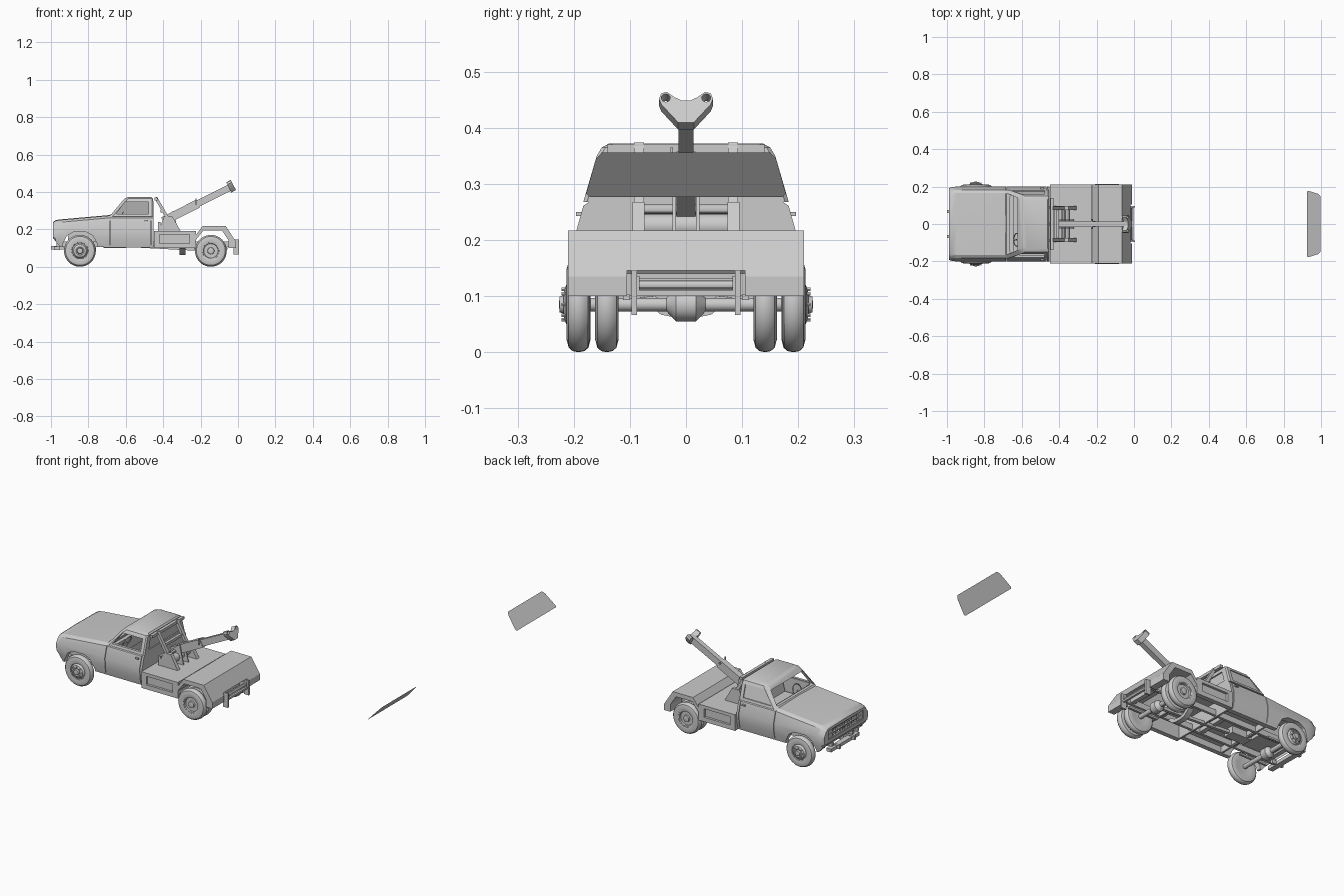
import bpy, bmesh
from math import radians, cos, sin, pi, atan2, hypot
from mathutils import Vector

if "Cube" in bpy.data.objects:
    bpy.data.objects.remove(bpy.data.objects["Cube"])


def make(name, verts, faces):
    me = bpy.data.meshes.new(name)
    me.from_pydata([tuple(v) for v in verts], [], faces)
    bm = bmesh.new()
    bm.from_mesh(me)
    bmesh.ops.recalc_face_normals(bm, faces=bm.faces)
    bm.to_mesh(me)
    bm.free()
    ob = bpy.data.objects.new(name, me)
    bpy.context.collection.objects.link(ob)
    return ob


def loft(name, rings, close=True):
    n, m = len(rings[0]), len(rings)
    faces = [(r * n + i, r * n + (i + 1) % n, (r + 1) % m * n + (i + 1) % n, (r + 1) % m * n + i)
             for r in range(m - 1) for i in range(n)]
    if close:
        faces += [tuple(range(n)), tuple(range((m - 1) * n, m * n))]
    return make(name, [v for r in rings for v in r], faces)


def prism(name, pts, axis, a, b):
    put = (lambda p, t: (p[0], t, p[1])) if axis == 'y' else (lambda p, t: (t, p[0], p[1]))
    return loft(name, [[put(p, t) for p in pts] for t in (a, b)])


def box(name, x0, x1, y0, y1, z0, z1):
    return prism(name, [(x0, z0), (x1, z0), (x1, z1), (x0, z1)], 'y', y0, y1)


def lathe(name, prof, x, z, s=1, n=32):
    # prof holds (radius, y); spun about a y-parallel axis
    return loft(name, [[(x + r * cos(2 * pi * i / n), s * y, z + r * sin(2 * pi * i / n))
                        for i in range(n)] for r, y in prof])


def rod(name, p, q, w, h):
    # rectangular bar between two points in the xz plane, p = (x, y, z)
    p, q = Vector(p), Vector(q)
    d = q - p
    ob = box(name, 0, hypot(d.x, d.z), -w / 2, w / 2, -h / 2, h / 2)
    ob.rotation_euler = (0, -atan2(d.z, d.x), 0)
    ob.location = p
    return ob


def cut(ob, *cutters):
    bpy.context.view_layer.objects.active = ob
    for c in cutters:
        c.hide_render = True
        m = ob.modifiers.new('cut', 'BOOLEAN')
        m.operation, m.solver, m.object = 'DIFFERENCE', 'EXACT', c
        bpy.ops.object.modifier_apply(modifier=m.name)
        bpy.data.objects.remove(c)


# Lower body: hood, fenders and doors
def section(x, t, b, s):
    half = [(.165, t), (.183, t - .012), (.2, .2), (.198, max(.15, b + .004)), (.188, b)]
    return [(x, y * s, z) for y, z in half] + [(x, -y * s, z) for y, z in half[::-1]] + [(x, 0, t + .003)]

body = loft('lower_body', [section(*a) for a in (
    (-.99, .236, .155, .96), (-.975, .246, .135, .985), (-.95, .25, .106, 1),
    (-.69, .273, .104, 1), (-.453, .273, .104, 1))])
arch = [(-.943, .05), (-.938, .12), (-.915, .165), (-.88, .185), (-.81, .185), (-.775, .165), (-.752, .12), (-.745, .05)]
cut(body,
    prism('c', [(-.972, .05), (-.972, .226), (-.70, .258), (-.70, .05)], 'y', -.165, .165),
    prism('c', arch, 'y', -.3, .3),
    box('c', -.665, -.466, -.166, .166, .146, .5),
    box('c', -.69, -.4, -.163, .163, .05, .137),
    box('c', -1.05, -.96, -.155, .155, .172, .222))
cut(body, *[box('c', x, x + .003, *sorted((s * .179, s * .3)), .115, .28)
            for x in (-.684, -.468) for s in (1, -1)])

# Grille and headlights
for z in (.172, .196, .22):
    box('grille_bar', -.986, -.972, -.152, .152, z - .003, z + .003)
for i in range(-5, 6):
    box('grille_slat', -.982, -.974, i * .02 - .0015, i * .02 + .0015, .172, .222)
for s in (1, -1):
    box('headlight', -.985, -.965, *sorted((s * .112, s * .152)), .176, .218)

# Cab roof and pillars
def ring(z, x0, x1, w, k=.02):
    return [(x0, -w + k, z), (x0 + k, -w, z), (x1 - k / 3, -w, z), (x1, -w + k / 3, z),
            (x1, w - k / 3, z), (x1 - k / 3, w, z), (x0 + k, w, z), (x0, w - k, z)]

cab = loft('cab_roof', [ring(.268, -.692, -.453, .183), ring(.35, -.62, -.453, .159),
                        ring(.365, -.606, -.455, .15), ring(.372, -.59, -.462, .137)])
cut(cab,
    loft('c', [ring(.25, -.69, -.467, .173), ring(.35, -.605, -.467, .147), ring(.36, -.59, -.47, .137)]),
    prism('c', [(-.652, .281), (-.604, .347), (-.478, .347), (-.478, .281)], 'y', -.3, .3),
    prism('c', [(-.163, .281), (.163, .281), (.14, .347), (-.14, .347)], 'x', -.75, -.55),
    prism('c', [(-.14, .285), (.14, .285), (.125, .343), (-.125, .343)], 'x', -.5, -.4))
make('passenger_window', [(-.655, .174, .279), (-.604, .154, .348), (-.476, .154, .348), (-.476, .174, .279)], [(0, 1, 2, 3)])
make('rear_window', [(-.46, -.142, .283), (-.46, .142, .283), (-.46, .127, .345), (-.46, -.127, .345)], [(0, 1, 2, 3)])
# Loose windscreen pane lying away from the truck
pane = [(.925, .172), (.93, .178), (.985, .161), (.996, .15)]
make('loose_windscreen', [(x, s * y, .277 + (x - .925) * 1.11) for s in (1, -1) for x, y in pane[::s]], [tuple(range(8))])

# Interior
box('dashboard', -.69, -.645, -.166, .166, .2, .268)
box('seat_base', -.585, -.48, -.15, .15, .146, .2)
prism('seat_back', [(-.51, .19), (-.48, .19), (-.468, .275), (-.488, .275)], 'y', -.15, .15)
bpy.ops.mesh.primitive_torus_add(location=(-.628, -.085, .262), rotation=(0, radians(-65), 0),
                                 major_radius=.034, minor_radius=.003, major_segments=24, minor_segments=6)
bpy.context.object.name = 'steering_wheel'
rod('steering_column', (-.66, -.085, .247), (-.628, -.085, .262), .008, .008)
for s in (1, -1):
    box('door_handle', -.5, -.48, *sorted((s * .186, s * .196)), .243, .25)

# Bed: deck and raised rear over the wheels
deck = box('front_deck', -.45, -.225, -.21, .21, .1, .19)
cut(deck, box('c', -.44, -.2, -.185, .185, .05, .18),
    *[box('c', -.42, -.258, *sorted((s * .197, s * .3)), .125, .172) for s in (1, -1)])
rear = prism('rear_deck', [(-.24, .1), (-.24, .15), (-.19, .217), (-.065, .217), (-.012, .135), (-.012, .1)], 'y', -.21, .21)
cut(rear, prism('c', [(-.232, .05), (-.228, .14), (-.186, .193), (-.085, .193), (-.05, .14), (-.05, .05)], 'y', -.3, .3),
    box('c', -.08, .1, -.105, .105, .05, .146))

# Chassis
for s in (1, -1):
    box('frame_rail', -.97, -.005, *sorted((s * .083, s * .097)), .105, .136)
    box('front_horn', -1, -.93, *sorted((s * .06, s * .074)), .092, .112)
    box('rear_bracket', -.025, .005, *sorted((s * .087, s * .097)), .066, .146)
    box('leaf_spring', -.235, -.055, *sorted((s * .1, s * .112)), .093, .103)
    box('front_spring', -.93, -.76, *sorted((s * .1, s * .112)), .093, .103)
box('front_bumper_bar', -.985, -.955, -.125, .125, .09, .108)
for x in (-.92, -.7, -.5, -.25, -.06):
    box('crossmember', x - .012, x + .012, -.085, .085, .11, .132)
box('tow_bar', -.015, -.003, -.09, .09, .1, .11)
lathe('tow_bar_pivot', [(.008, -.095), (.008, .095)], -.02, .12, n=12)
ends = [(.082, .098), (.045, .067), (.02, .062)]
top = [(.055, .1), (.035, .085), (.015, .079)]
outer = ends + [(-y, z) for y, z in ends[::-1]]
inner = top + [(-y, z) for y, z in top[::-1]]
prism('curved_crossmember', outer + inner[::-1], 'x', -.312, -.282)
for n, x, w in (('front_axle', -.845, .17), ('rear_axle', -.145, .17)):
    lathe(n, [(.012, -w), (.012, w)], x, .085, n=16)
    lathe('differential', [(.012, -.035), (.03, -.018), (.03, .018), (.012, .035)], x, .085, n=16)
rod('driveshaft', (-.62, 0, .115), (-.16, 0, .09), .016, .016)
box('gearbox', -.72, -.6, -.03, .03, .1, .14)
box('engine', -.91, -.74, -.06, .06, .12, .225)

# Wheels: single at the front, double at the rear
def wheel(x, s, y0, dish):
    y1 = y0 + .042
    lathe('tyre', [(.043, y0 + .004), (.062, y0), (.077, y0 + .004), (.083, y0 + .011), (.085, y0 + .021),
                   (.083, y1 - .011), (.077, y1 - .004), (.062, y1), (.045, y1 - .003), (.043, y1 - .014)], x, .085, s, 40)
    if dish == 'front':
        rim = [(.045, y1 - .006), (.041, y1 - .008), (.034, y1 + .002), (.022, y1 + .006), (.017, y1 + .004), (.014, y1 + .013), (.006, y1 + .014)]
    else:
        rim = [(.046, y1 - .004), (.04, y1 - .006), (.036, y1 - .022), (.02, y1 - .024), (.017, y1 - .005), (.006, y1 - .003)]
    lathe('rim', [(.042, y0 + .008)] + rim, x, .085, s)
    for i in range(8):
        a = i * pi / 4
        yb = y1 + .002 if dish == 'front' else y1 - .026
        lathe('lug_nut', [(.0035, yb), (.0035, yb + .008)],
              x + .027 * cos(a), .085 + .027 * sin(a), s, 6)

for s in (1, -1):
    wheel(-.845, s, .17, 'front')
    wheel(-.145, s, .171, 'rear')
    wheel(-.145, s, .12, 'rear')

# Tow tower, rack and winch
for s in (1, -1):
    y0, y1 = sorted((s * .074, s * .095))
    prism('tower_plate', [(-.428, .188), (-.305, .188), (-.35, .268), (-.395, .268)], 'y', y0, y1)
    rod('rack_leg', (-.335, s * .084, .19), (-.44, s * .084, .37), .018, .016)
    prism('boom_cheek', [(-.415, .19), (-.32, .19), (-.345, .3), (-.4, .255)], 'y', *sorted((s * .018, s * .024)))
box('rack_top_bar', -.447, -.43, -.14, .14, .355, .37)
box('rack_middle_bar', -.415, -.4, -.085, .085, .29, .305)
box('tower_front_plate', -.428, -.415, -.09, .09, .188, .24)
lathe('winch_drum', [(.022, -.075), (.022, .075)], -.365, .225, n=20)
lathe('boom_pivot', [(.008, -.09), (.008, .09)], -.375, .255, n=12)

# Boom with forked head
rod('boom_outer', (-.4, 0, .243), (-.215, 0, .337), .034, .046)
rod('boom_inner', (-.23, 0, .33), (-.035, 0, .428), .027, .036)
lathe('boom_pin', [(.005, -.026), (.005, .026)], -.225, .345, n=10)
box('pin_handle', -.228, -.222, -.028, -.023, .33, .365)
half = [(.014, -.03), (.044, .006), (.048, .017), (.044, .028), (.034, .031), (.02, .02), (.008, .014)]
head = prism('boom_head', half + [(-y, z) for y, z in half[::-1]], 'x', -.014, .014)
for s in (1, -1):
    ring_pts = [(s * .036 + .008 * cos(i * pi / 8), .019 + .008 * sin(i * pi / 8)) for i in range(16)]
    cut(head, prism('c', ring_pts, 'x', -.1, .1))
head.rotation_euler = (0, radians(-27), 0)
head.location = (-.037, 0, .43)

bpy.ops.object.select_all(action='SELECT')
bpy.context.view_layer.objects.active = body
bpy.ops.object.shade_smooth_by_angle(angle=radians(30))
